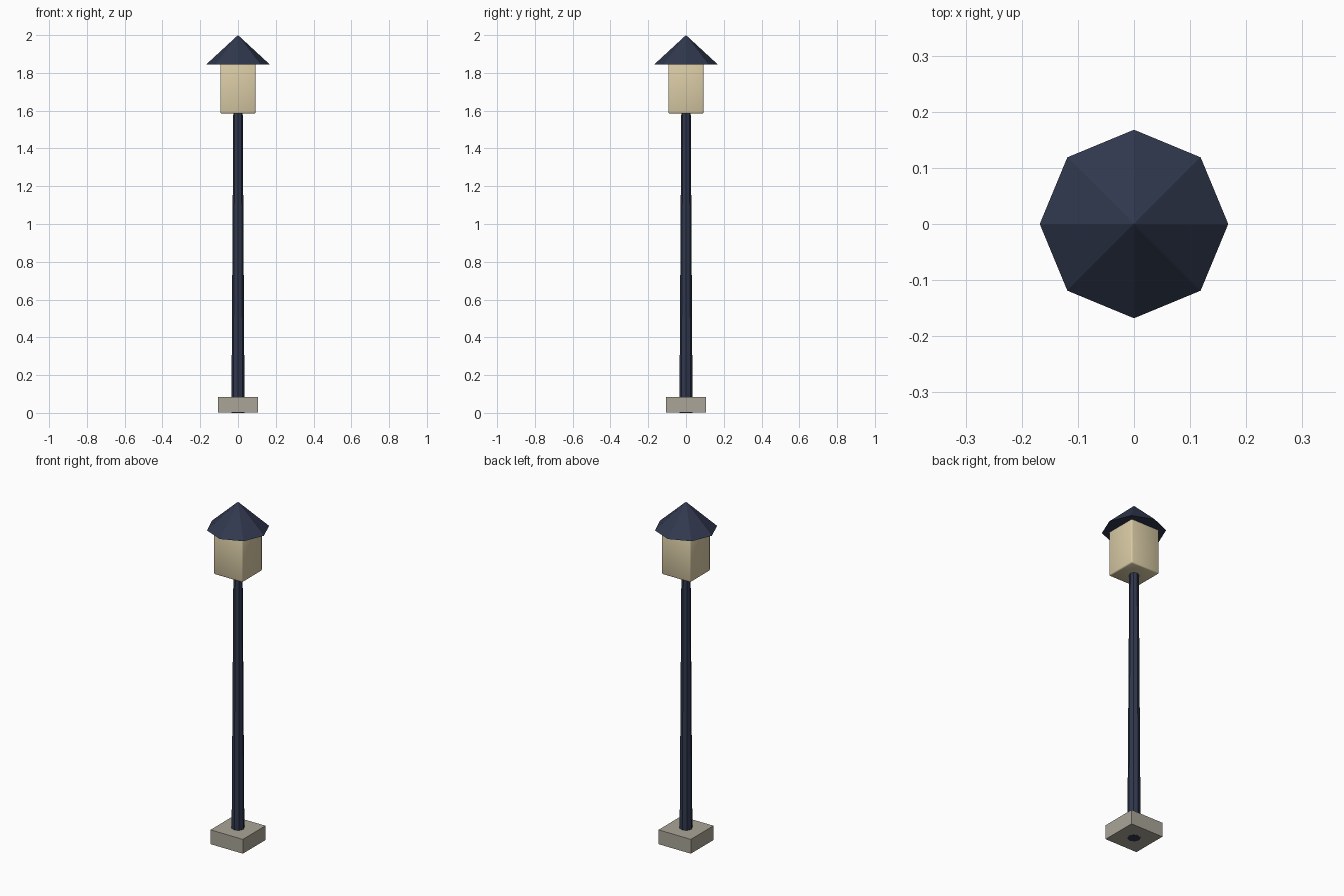
import bpy
from math import pi

cube = bpy.data.objects.get("Cube")
if cube:
    bpy.data.objects.remove(cube, do_unlink=True)


def material(name, rgb):
    mat = bpy.data.materials.new(name)
    mat.use_nodes = True
    mat.diffuse_color = (*rgb, 1)
    bsdf = next(n for n in mat.node_tree.nodes if n.type == 'BSDF_PRINCIPLED')
    bsdf.inputs["Base Color"].default_value = (*rgb, 1)
    return mat


def finish(name, mat):
    obj = bpy.context.object
    obj.name = name
    obj.data.materials.append(mat)
    return obj


def box(name, width, bottom, top, mat):
    bpy.ops.mesh.primitive_cube_add(size=1, location=(0, 0, (bottom + top) / 2))
    bpy.context.object.scale = (width, width, top - bottom)
    bpy.ops.object.transform_apply(location=False, rotation=False, scale=True)
    return finish(name, mat)


def octagon(name, low_radius, high_radius, bottom, top, mat):
    bpy.ops.mesh.primitive_cone_add(
        vertices=8, radius1=low_radius, radius2=high_radius,
        depth=top - bottom, location=(0, 0, (bottom + top) / 2))
    return finish(name, mat)


navy = material("navy metal", (0.03, 0.04, 0.076))
cream = material("cream glass", (0.70, 0.60, 0.38))
stone = material("grey stone", (0.40, 0.375, 0.31))

# Square footing and tapering post
box("stone_base", 0.21, 0.001, 0.085, stone)
octagon("post", 0.035, 0.025, 0, 1.60, navy)

# Softly bevelled lantern block
lantern = box("lantern", 0.186, 1.585, 1.855, cream)
bevel = lantern.modifiers.new("soft edges", 'BEVEL')
bevel.width = 0.007
bevel.segments = 2
bpy.ops.object.shade_smooth()

# Eight-sided pointed roof
octagon("roof", 0.168, 0, 1.845, 2.0, navy)
